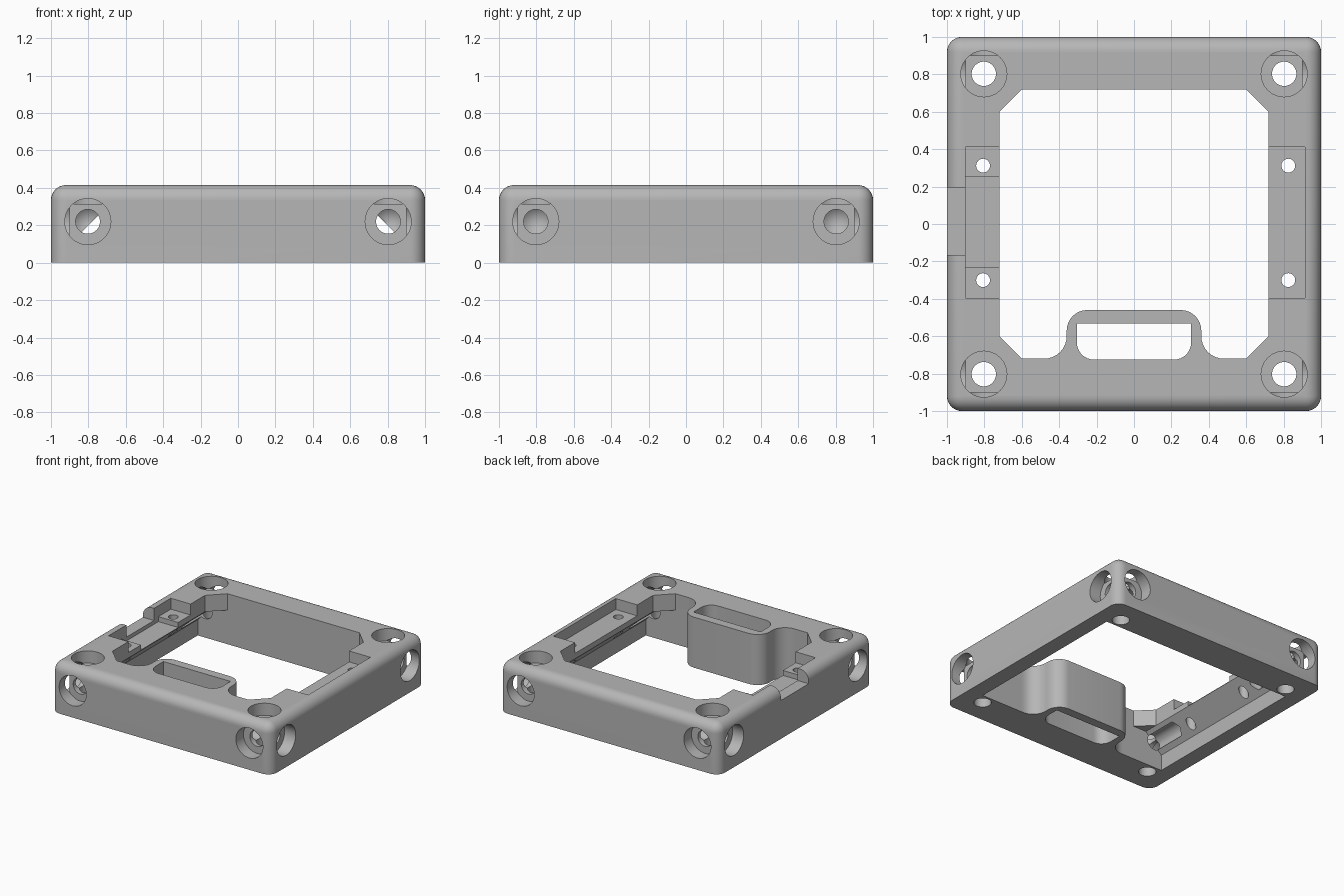
import bpy, bmesh, math
from mathutils import Matrix, Vector

if "Cube" in bpy.data.objects:
    bpy.data.objects.remove(bpy.data.objects["Cube"], do_unlink=True)

H = 0.415          # frame height
WALL = 0.72        # half width of the opening
SCREW = 0.803      # screw axis offset
SCREW_Z = 0.22

grey = bpy.data.materials.new("plain grey")
grey.use_nodes = True
grey.diffuse_color = (0.47, 0.47, 0.47, 1)
grey.node_tree.nodes["Principled BSDF"].inputs["Base Color"].default_value = (0.47, 0.47, 0.47, 1)


def to_object(bm, name):
    bmesh.ops.recalc_face_normals(bm, faces=bm.faces)
    mesh = bpy.data.meshes.new(name)
    bm.to_mesh(mesh)
    bm.free()
    mesh.materials.append(grey)
    obj = bpy.data.objects.new(name, mesh)
    bpy.context.collection.objects.link(obj)
    return obj


def box(x0, x1, y0, y1, z0, z1):
    bm = bmesh.new()
    size = Vector((x1 - x0, y1 - y0, z1 - z0))
    mid = Vector((x0 + x1, y0 + y1, z0 + z1)) / 2
    bmesh.ops.create_cube(bm, size=1, matrix=Matrix.Translation(mid) @ Matrix.Diagonal((*size, 1)))
    return bm


def prism(points, start, shift):
    """Extrude a closed outline of 3D points by a vector."""
    bm = bmesh.new()
    face = bm.faces.new([bm.verts.new(Vector(p) + Vector(start)) for p in points])
    out = bmesh.ops.extrude_face_region(bm, geom=[face])
    bmesh.ops.translate(bm, vec=shift, verts=[v for v in out["geom"] if isinstance(v, bmesh.types.BMVert)])
    return bm


def drill(profile, origin, direction, steps=48):
    """Turn a (radius, depth) profile around an axis."""
    bm = bmesh.new()
    verts = [bm.verts.new((r, 0, d)) for r, d in profile]
    edges = [bm.edges.new(pair) for pair in zip(verts, verts[1:])]
    bmesh.ops.spin(bm, geom=verts + edges, cent=(0, 0, 0), axis=(0, 0, 1),
                   angle=math.tau, steps=steps, use_merge=False)
    bmesh.ops.remove_doubles(bm, verts=bm.verts, dist=1e-4)
    turn = Vector(direction).to_track_quat("Z", "Y").to_matrix().to_4x4()
    bmesh.ops.transform(bm, matrix=Matrix.Translation(origin) @ turn, verts=bm.verts)
    return bm


def arc(cx, cy, r, a0, a1, n=8):
    angles = [math.radians(a0 + (a1 - a0) * i / n) for i in range(n + 1)]
    return [(cx + r * math.cos(a), cy + r * math.sin(a), 0) for a in angles]


# Outer body: rounded sides and top, sharp bottom
bm = box(-1, 1, -1, 1, 0, H)
edges = [e for e in bm.edges if max(v.co.z for v in e.verts) > 0.1]
bmesh.ops.bevel(bm, geom=edges, offset=0.08, segments=8, profile=0.5, affect="EDGES")
frame = to_object(bm, "frame")
bpy.context.view_layer.objects.active = frame
frame.select_set(True)


def cut(bm):
    cutter = to_object(bm, "cutter")
    cutter.hide_render = True
    mod = frame.modifiers.new("cut", "BOOLEAN")
    mod.operation, mod.solver, mod.object = "DIFFERENCE", "EXACT", cutter
    bpy.ops.object.modifier_apply(modifier=mod.name)
    bpy.data.objects.remove(cutter, do_unlink=True)


# Central opening, leaving the slotted block on the front wall
half = [(0.6, WALL, 0), (WALL, 0.6, 0), (WALL, -0.6, 0), (0.6, -WALL, 0)]
half += arc(0.48, -0.6, 0.12, 270, 180) + arc(0.25, -0.57, 0.11, 0, 90)
opening = half + [(-x, y, z) for x, y, z in reversed(half)]
cut(prism(opening, (0, 0, -0.1), (0, 0, 0.7)))

# Slot through the block
slot = [(0.305, -0.533, 0), (-0.305, -0.533, 0)]
slot += arc(-0.215, -0.635, 0.09, 180, 270) + arc(0.215, -0.635, 0.09, 270, 360)
cut(prism(slot, (0, 0, -0.1), (0, 0, 0.7)))

# Sloped undercuts below both side walls
for s in (1, -1):
    section = [(0.5, -0.1), (0.87, -0.1), (0.87, 0.13), (WALL, 0.28), (0.5, 0.28)]
    cut(prism([(s * x, 0, z) for x, z in section], (0, -WALL, 0), (0, 2 * WALL, 0)))

# Top recesses, left channel and cable notch
cut(box(0.6, 0.915, -0.395, 0.413, 0.325, 0.6))
cut(box(-0.9, -0.6, -0.395, 0.413, 0.325, 0.6))
cut(box(-0.9, -0.6, -0.23, 0.252, 0.284, 0.6))
cut(box(-1.1, -0.88, -0.165, 0.195, 0.315, 0.6))

# Small pin holes in the recess floors
for x in (0.825, -0.807):
    for y in (0.312, -0.3):
        cut(drill([(0, -0.1), (0.037, -0.1), (0.037, 0.6), (0, 0.6)], (x, y, 0), (0, 0, 1), 24))

# Counterbored screw holes on three sides of every corner
bore = [(0, -0.05), (0.123, -0.05), (0.123, 0.1), (0.065, 0.1)]
through = bore + [(0.065, 0.6), (0, 0.6)]
blind = bore + [(0.065, 0.55), (0, 0.6)]
for sx in (1, -1):
    for sy in (1, -1):
        cut(drill(through, (sx * SCREW, sy * SCREW, H), (0, 0, -1)))
        cut(drill(blind, (sx * SCREW, sy, SCREW_Z), (0, -sy, 0)))
        cut(drill(blind, (sx, sy * SCREW, SCREW_Z), (-sx, 0, 0)))

bpy.ops.object.shade_smooth_by_angle(angle=math.radians(30))
